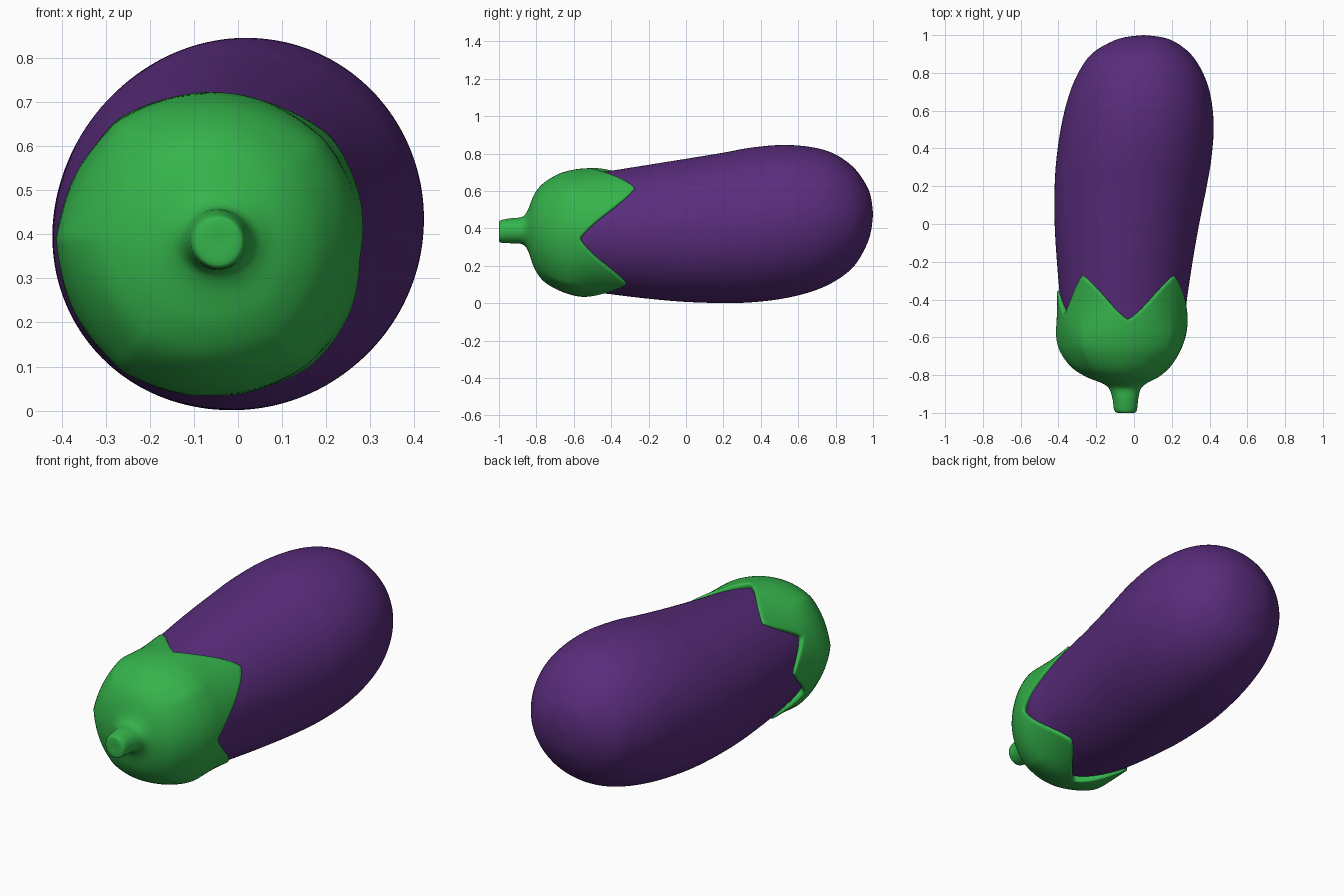
import bpy, bmesh, math

# Sections along the fruit: (y, left x, right x, bottom z, top z)
BODY = [(-0.80, -0.06, -0.06, 0.38, 0.38), (-0.78, -0.17, 0.06, 0.26, 0.50),
        (-0.70, -0.31, 0.18, 0.13, 0.63), (-0.55, -0.365, 0.26, 0.07, 0.685),
        (-0.40, -0.39, 0.28, 0.048, 0.708), (-0.20, -0.408, 0.31, 0.024, 0.74),
        (0.00, -0.42, 0.345, 0.007, 0.772), (0.20, -0.42, 0.385, 0.001, 0.805),
        (0.35, -0.41, 0.41, 0.005, 0.832), (0.52, -0.385, 0.422, 0.025, 0.846),
        (0.68, -0.345, 0.405, 0.065, 0.833), (0.80, -0.295, 0.365, 0.12, 0.795),
        (0.90, -0.225, 0.30, 0.20, 0.722), (0.965, -0.12, 0.215, 0.31, 0.63),
        (0.99, -0.04, 0.14, 0.39, 0.56), (1.0, 0.05, 0.05, 0.475, 0.475)]
CALYX = [(-1.0, -0.045, -0.045, 0.38, 0.38), (-1.0, -0.085, 0.0, 0.335, 0.43),
         (-0.985, -0.105, 0.015, 0.323, 0.445), (-0.93, -0.113, 0.022, 0.32, 0.455),
         (-0.875, -0.13, 0.035, 0.315, 0.462), (-0.845, -0.165, 0.065, 0.28, 0.50),
         (-0.81, -0.25, 0.13, 0.185, 0.585), (-0.76, -0.325, 0.19, 0.115, 0.645),
         (-0.68, -0.378, 0.245, 0.065, 0.695), (-0.60, -0.402, 0.275, 0.038, 0.717),
         (-0.52, -0.408, 0.286, 0.031, 0.723), (-0.42, -0.407, 0.294, 0.032, 0.723),
         (-0.33, -0.410, 0.302, 0.028, 0.729), (-0.25, -0.415, 0.31, 0.02, 0.74)]
# Leaf tips (angle, y) and the notch y that follows each tip
TIPS = [(42, -0.28, -0.515), (128, -0.28, -0.48), (178, -0.36, -0.50),
        (235, -0.385, -0.56), (307, -0.325, -0.575), (402, -0.28, -0.515)]
SEG = 160


def spline(table, s):
    """Catmull-Rom through the section table, s in 0..1."""
    n = len(table) - 1
    i = min(int(s * n), n - 1)
    t = s * n - i
    p = [table[max(0, min(n, i + k))] for k in (-1, 0, 1, 2)]
    return [0.5 * (2 * b + (c - a) * t + (2 * a - 5 * b + 4 * c - d) * t * t
                   + (3 * b - a - 3 * c + d) * t ** 3) for a, b, c, d in zip(*p)]


def point(sec, ang, grow=1.0, inset=0.0):
    y, x0, x1, z0, z1 = sec
    rx, rz = (x1 - x0) / 2 * grow - inset, (z1 - z0) / 2 * grow - inset
    return ((x0 + x1) / 2 + rx * math.cos(ang), y, (z0 + z1) / 2 + rz * math.sin(ang))


def leaf_edge(deg):
    """Rim position and ridge strength at an angle."""
    if deg < TIPS[0][0]:
        deg += 360
    for (a, ya, notch), (b, yb, _) in zip(TIPS, TIPS[1:]):
        if a <= deg <= b:
            f = (deg - a) / (b - a)
            t = abs(2 * f - 1)
            tip = ya if f < 0.5 else yb
            k = 0.65 * t + 0.35 * t * t * (3 - 2 * t)
            return notch + (tip - notch) * k, t


def make_object(name, rings, color):
    bm = bmesh.new()
    rows = [[bm.verts.new(p) for p in r] for r in rings]
    for lo, hi in zip(rows, rows[1:]):
        for j in range(SEG):
            k = (j + 1) % SEG
            bm.faces.new((lo[j], lo[k], hi[k], hi[j]))
    bmesh.ops.remove_doubles(bm, verts=bm.verts, dist=1e-5)
    bmesh.ops.recalc_face_normals(bm, faces=bm.faces)
    me = bpy.data.meshes.new(name)
    bm.to_mesh(me)
    bm.free()
    me.shade_smooth()
    ob = bpy.data.objects.new(name, me)
    bpy.context.collection.objects.link(ob)
    mat = bpy.data.materials.new(name + "_colour")
    mat.diffuse_color = color
    me.materials.append(mat)
    return ob


angles = [2 * math.pi * j / SEG for j in range(SEG)]

# Purple fruit
make_object("fruit", [[point(spline(BODY, i / 90), a) for a in angles]
                      for i in range(91)], (0.10, 0.025, 0.20, 1))

# Green cap with stem and pointed leaves
columns = []
for a in angles:
    edge, t = leaf_edge(math.degrees(a))
    lo, hi = 0.3, 1.0
    for _ in range(30):
        mid = (lo + hi) / 2
        lo, hi = (mid, hi) if spline(CALYX, mid)[0] < edge else (lo, mid)
    col = []
    for i in range(61):
        sec = spline(CALYX, lo * i / 60)
        y = sec[0]
        # ridges towards the leaf tips on the shoulder only
        w = max(0.0, 1 - abs(y + 0.66) / 0.2)
        w = w * w * (3 - 2 * w)
        col.append(point(sec, a, 1 + w * (0.05 * t * t - 0.012)))
    # rounded rim tucked into the fruit
    end = spline(CALYX, lo)
    for dy, inset in ((0.007, 0.004), (0.010, 0.012), (0.007, 0.022), (0.0, 0.05)):
        col.append(point([end[0] + dy] + end[1:], a, 1, inset))
    columns.append(col)
make_object("leafy_cap", list(zip(*columns)), (0.035, 0.45, 0.07, 1))
